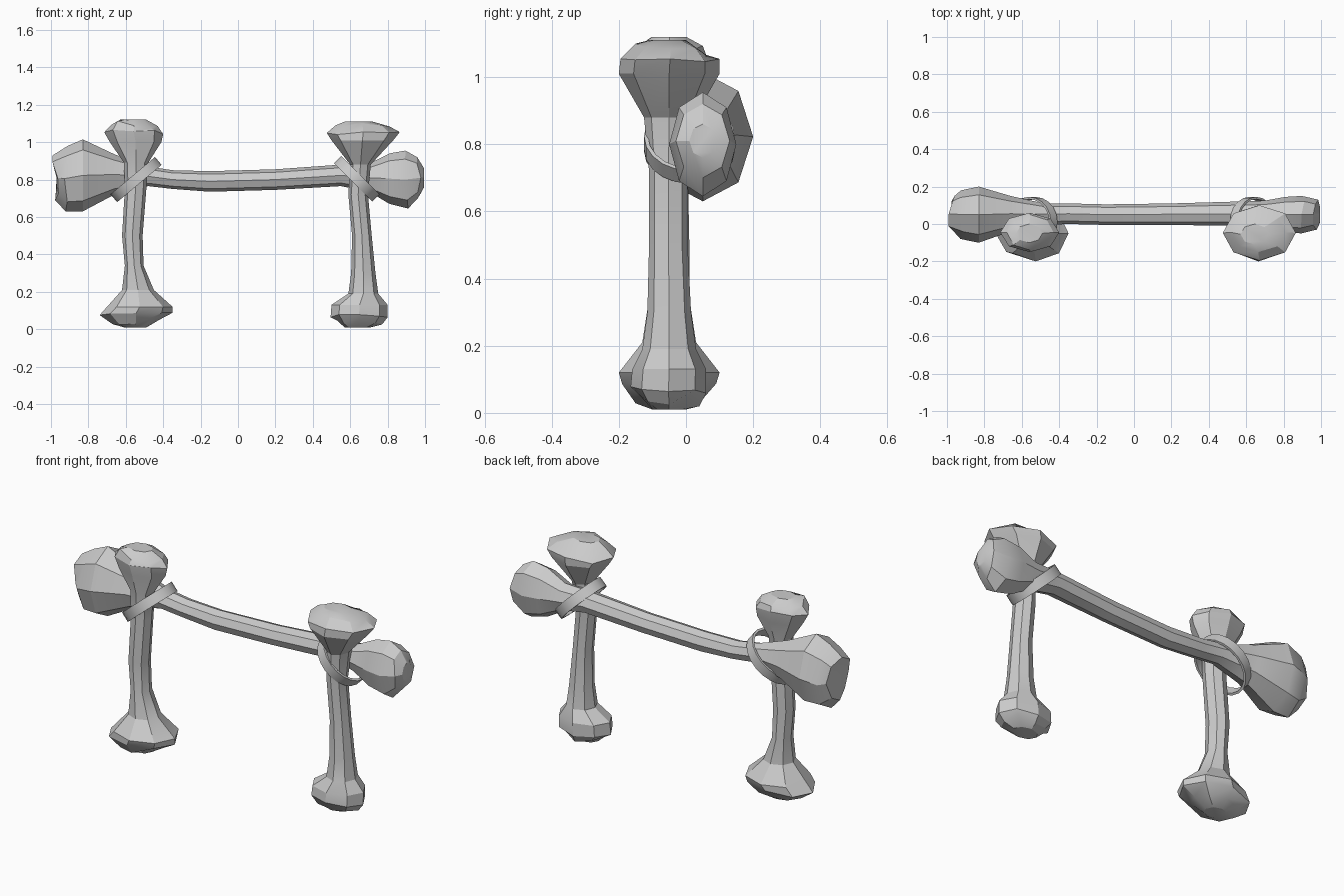
import bpy, bmesh, math, random
from mathutils import Vector, Matrix

random.seed(4)
SIDES = 8


def finish(name, bm, angle):
    bmesh.ops.recalc_face_normals(bm, faces=bm.faces)
    me = bpy.data.meshes.new(name)
    bm.to_mesh(me)
    bm.free()
    ob = bpy.data.objects.new(name, me)
    bpy.context.collection.objects.link(ob)
    bpy.ops.object.select_all(action='DESELECT')
    ob.select_set(True)
    bpy.context.view_layer.objects.active = ob
    bpy.ops.object.shade_smooth_by_angle(angle=math.radians(angle))
    return ob


def bone(name, stations, along_x=False):
    """Loft octagons; station = (position, low, high, y low, y high)."""
    bm = bmesh.new()
    rings = []
    last = len(stations) - 1
    for i, (t, a0, a1, y0, y1) in enumerate(stations):
        ring = []
        rough = 0.02 if i in (1, last - 1) else 0.012 if i in (2, last - 2) else 0
        for k in range(SIDES):
            ang = k * 2 * math.pi / SIDES
            a = (a0 + a1) / 2 + (a1 - a0) / 2 * math.cos(ang)
            y = (y0 + y1) / 2 + (y1 - y0) / 2 * math.sin(ang)
            p = t + random.uniform(-rough, rough)
            ring.append(bm.verts.new((p, y, a) if along_x else (a, y, p)))
        rings.append(ring)
    for r, s in zip(rings, rings[1:]):
        for k in range(SIDES):
            j = (k + 1) % SIDES
            bm.faces.new((r[k], r[j], s[j], s[k]))
    bm.faces.new(rings[0])
    bm.faces.new(rings[-1])
    return finish(name, bm, 25)


def lashing(name, center, tilt, rx, ry, width=0.055, thick=0.012, n=20):
    """Thin flat oval band, tilted about y."""
    bm = bmesh.new()
    m = Matrix.Translation(center) @ Matrix.Rotation(math.radians(tilt), 4, 'Y')
    loops = []
    for k in range(n):
        c, s = math.cos(k * 2 * math.pi / n), math.sin(k * 2 * math.pi / n)
        loops.append([bm.verts.new(m @ Vector(((rx - d) * c, (ry - d) * s, h)))
                      for d, h in ((0, -width / 2), (0, width / 2),
                                   (thick, width / 2), (thick, -width / 2))])
    for k in range(n):
        a, b = loops[k], loops[(k + 1) % n]
        for q in range(4):
            w = (q + 1) % 4
            bm.faces.new((a[q], a[w], b[w], b[q]))
    return finish(name, bm, 30)


# Left upright bone: wide conical foot, rounded head
bone("left_post_bone", [
    (0.01, -0.61, -0.49, -0.10, 0.00),
    (0.04, -0.67, -0.42, -0.15, 0.05),
    (0.08, -0.74, -0.35, -0.19, 0.09),
    (0.12, -0.70, -0.35, -0.20, 0.10),
    (0.21, -0.62, -0.45, -0.13, 0.03),
    (0.34, -0.605, -0.505, -0.11, 0.01),
    (0.50, -0.62, -0.51, -0.11, 0.01),
    (0.75, -0.605, -0.49, -0.11, 0.005),
    (0.89, -0.61, -0.48, -0.11, 0.01),
    (1.00, -0.685, -0.41, -0.14, 0.05),
    (1.055, -0.715, -0.40, -0.15, 0.06),
    (1.095, -0.68, -0.43, -0.14, 0.05),
    (1.12, -0.63, -0.49, -0.10, 0.00)])

# Right upright bone: knobbly foot, wide flared head
bone("right_post_bone", [
    (0.01, 0.57, 0.71, -0.10, 0.00),
    (0.035, 0.53, 0.77, -0.14, 0.04),
    (0.07, 0.495, 0.80, -0.165, 0.06),
    (0.13, 0.50, 0.80, -0.16, 0.06),
    (0.19, 0.59, 0.75, -0.13, 0.03),
    (0.30, 0.605, 0.735, -0.115, 0.015),
    (0.50, 0.61, 0.715, -0.11, 0.005),
    (0.72, 0.59, 0.695, -0.11, 0.005),
    (0.88, 0.60, 0.71, -0.125, 0.025),
    (1.01, 0.50, 0.83, -0.20, 0.10),
    (1.045, 0.475, 0.865, -0.195, 0.10),
    (1.085, 0.52, 0.81, -0.15, 0.06),
    (1.11, 0.57, 0.72, -0.11, 0.00)])

# Horizontal bone behind the posts
bone("cross_bone", [
    (-0.97, 0.75, 0.87, 0.00, 0.11),
    (-0.975, 0.69, 0.93, -0.04, 0.15),
    (-0.92, 0.63, 0.98, -0.08, 0.18),
    (-0.83, 0.63, 1.015, -0.10, 0.20),
    (-0.66, 0.72, 0.935, -0.04, 0.15),
    (-0.48, 0.765, 0.87, -0.005, 0.11),
    (-0.35, 0.75, 0.85, 0.00, 0.11),
    (-0.15, 0.735, 0.845, -0.005, 0.105),
    (0.20, 0.745, 0.855, -0.005, 0.11),
    (0.55, 0.765, 0.88, -0.01, 0.12),
    (0.70, 0.735, 0.885, -0.02, 0.125),
    (0.81, 0.67, 0.94, -0.045, 0.145),
    (0.90, 0.645, 0.955, -0.05, 0.15),
    (0.965, 0.70, 0.92, -0.03, 0.13),
    (0.995, 0.76, 0.86, 0.01, 0.09)], along_x=True)

# Bands tying the bones together
lashing("left_lashing", (-0.545, 0.01, 0.80), -40, 0.155, 0.135)
lashing("right_lashing", (0.635, 0.01, 0.805), 45, 0.145, 0.135)
